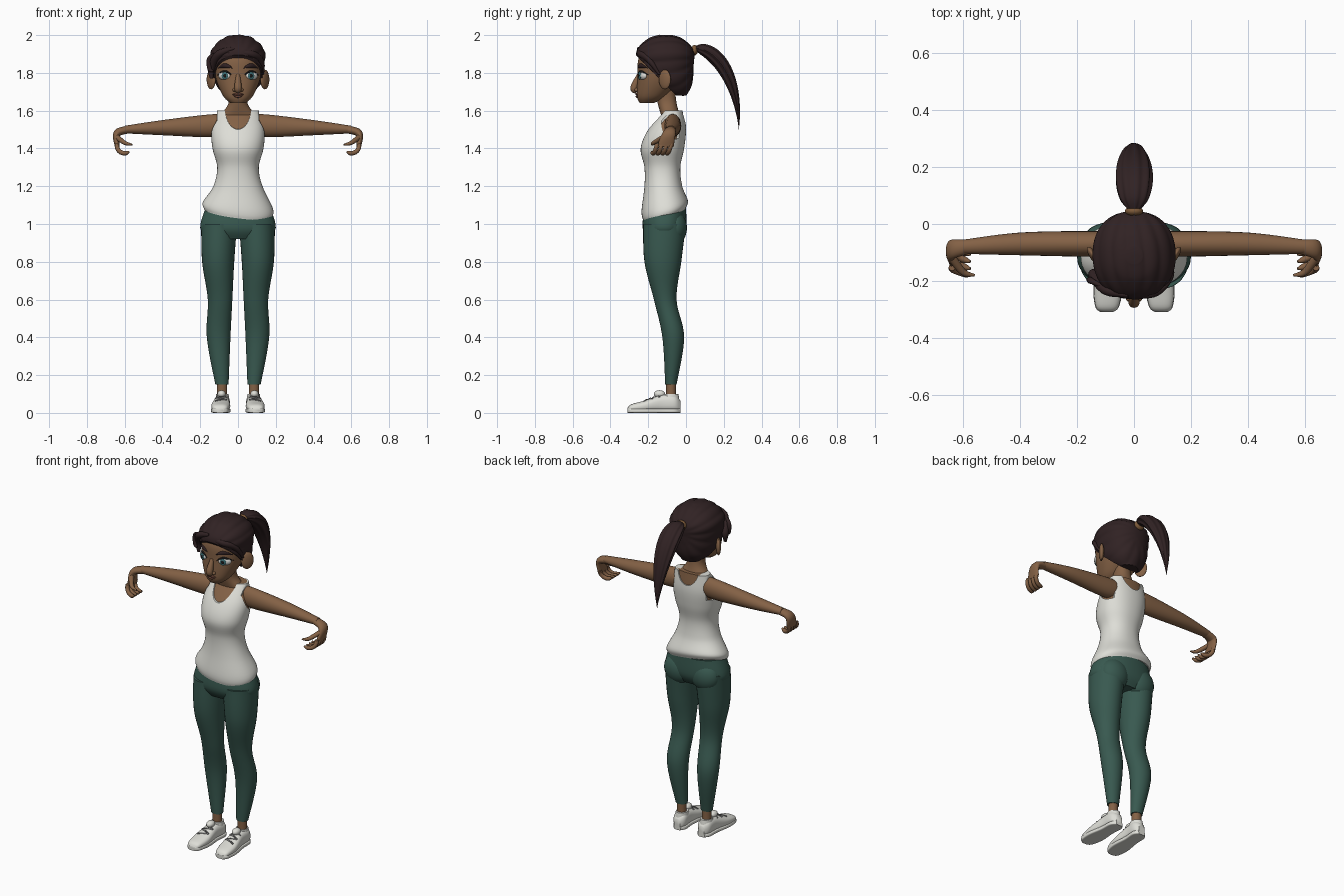
import bpy, bmesh, math
from mathutils import Vector, Matrix

if "Cube" in bpy.data.objects:
    bpy.data.objects.remove(bpy.data.objects["Cube"], do_unlink=True)


def material(name, r, g, b):
    mat = bpy.data.materials.new(name)
    mat.use_nodes = True
    mat.diffuse_color = (r, g, b, 1)
    shader = next(node for node in mat.node_tree.nodes if node.type == 'BSDF_PRINCIPLED')
    shader.inputs["Base Color"].default_value = (r, g, b, 1)
    return mat


SKIN = material("brown skin", .23, .12, .06)
CLOTH = material("off white cloth", .73, .73, .68)
GREEN = material("dark green cloth", .04, .1, .08)
HAIR = material("dark brown hair", .03, .016, .017)
TIE = material("tan hair tie", .2, .1, .04)
WHITE = material("eye white", .7, .7, .67)
IRIS = material("teal iris", .05, .17, .19)
BLACK = material("black", .01, .01, .01)
LIPS = material("dark lips", .15, .06, .04)
LACE = material("grey lace", .2, .2, .2)
SIDES = (("left", 1), ("right", -1))
X, Y, Z = Vector((1, 0, 0)), Vector((0, 1, 0)), Vector((0, 0, 1))


def finish(name, bm, mat, side):
    """Mirror the part to its side and make it an object."""
    bmesh.ops.transform(bm, matrix=Matrix.Diagonal((side, 1, 1, 1)), verts=bm.verts)
    bmesh.ops.recalc_face_normals(bm, faces=bm.faces)
    mesh = bpy.data.meshes.new(name)
    bm.to_mesh(mesh)
    bm.free()
    mesh.materials.append(mat)
    ob = bpy.data.objects.new(name, mesh)
    bpy.context.collection.objects.link(ob)
    return ob


def smooth_keys(keys, steps):
    """Catmull-Rom interpolation through the key rings."""
    rows = []
    for i in range(len(keys) - 1):
        before, start, end = keys[max(i - 1, 0)], keys[i], keys[i + 1]
        after = keys[min(i + 2, len(keys) - 1)]
        for step in range(steps):
            t = step / steps
            rows.append([b + t / 2 * (c - a + t * (2 * a - 5 * b + 4 * c - d + t * (3 * (b - c) + d - a)))
                         for a, b, c, d in zip(before, start, end, after)])
    return rows + [list(keys[-1])]


def sweep(name, keys, mat, u=X, v=None, sides=24, power=2, steps=6, ridges=0, side=1, edit=None):
    """Skin superellipse rings given as x, y, z, radius along u, radius along v."""
    rows = smooth_keys(keys, steps)
    path = [Vector(row[:3]) for row in rows]
    bm, rings = bmesh.new(), []
    for i, row in enumerate(rows):
        tangent = path[min(i + 1, len(path) - 1)] - path[max(i - 1, 0)]
        across = v or tangent.cross(u).normalized()
        ring = []
        for k in range(sides):
            angle = math.tau * k / sides
            c, s = math.cos(angle), math.sin(angle)
            bump = 1 + (.06 * math.cos(ridges * angle) if ridges else 0)
            along_u = math.copysign(abs(c) ** (2 / power), c) * max(row[3], .001) * bump
            along_v = math.copysign(abs(s) ** (2 / power), s) * max(row[4], .001) * bump
            ring.append(bm.verts.new(path[i] + u * along_u + across * along_v))
        rings.append(ring)
    for low, high in zip(rings, rings[1:]):
        for k in range(sides):
            after = (k + 1) % sides
            bm.faces.new((low[k], low[after], high[after], high[k]))
    bm.faces.new(rings[0])
    bm.faces.new(rings[-1])
    if edit:
        edit(bm)
    return finish(name, bm, mat, side)


def level(z, inner, outer, front, back):
    """Horizontal ring from its extents; front and back are measured towards -y."""
    return ((inner + outer) / 2, -(front + back) / 2, z, (outer - inner) / 2, (front - back) / 2)


def column(name, rows, mat, **options):
    """Symmetric upright form from rows of height, half width, front, back."""
    keys = [level(z, -half, half, front, back) for z, half, front, back in rows]
    return sweep(name, keys, mat, v=Y, sides=64, power=2.2, **options)


def blob(name, centre, radii, mat, turn=0, side=1):
    bm = bmesh.new()
    place = Matrix.Translation(centre) @ Matrix.Rotation(turn, 4, 'Z') @ Matrix.Diagonal((*radii, 1))
    bmesh.ops.create_uvsphere(bm, u_segments=24, v_segments=16, radius=1, matrix=place)
    return finish(name, bm, mat, side)


def cut(ob, centre, turn, scale):
    """Subtract an elliptical cylinder."""
    bpy.ops.mesh.primitive_cylinder_add(vertices=64, radius=1, depth=1, location=centre, rotation=turn, scale=scale)
    cutter = bpy.context.object
    mod = ob.modifiers.new("cut", 'BOOLEAN')
    mod.operation, mod.object = 'DIFFERENCE', cutter
    bpy.context.view_layer.objects.active = ob
    bpy.ops.object.modifier_apply(modifier=mod.name)
    bpy.data.objects.remove(cutter, do_unlink=True)


def surface_point(ob, origin, direction):
    graph = bpy.context.evaluated_depsgraph_get()
    return ob.ray_cast(origin, direction, depsgraph=graph)[1]


# Torso and neck
trunk = [(1.3, .11, .22, .03), (1.4, .135, .24, .01), (1.5, .14, .2, 0), (1.6, .11, .12, .01)]
inset = .008
column("torso", [(z, half - inset, front - inset, back + inset) for z, half, front, back in trunk], SKIN)
column("neck", [(1.57, .1, .13, .03), (1.64, .05, .15, .05), (1.74, .05, .17, .06)], SKIN)


# Tank top with a slanted hem, scooped neck and arm holes
def slant_hem(bm):
    for vert in bm.verts:
        weight = min(max((1.2 - vert.co.z) * 8, 0), 1)
        vert.co.z += weight * ((vert.co.y + .11) / 4 - vert.co.x / 8)


hem = [(1.06, .18, .23, 0), (1.1, .185, .235, -.01), (1.2, .13, .22, .02)]
top = column("tank_top", hem + trunk, CLOTH, edit=slant_hem)
quarter = math.pi / 2
cut(top, (0, -.08, 1.62), (quarter + .15, 0, 0), (.07, .1, .6))
for label, side in SIDES:
    cut(top, (side * .21, -.06, 1.53), (0, quarter, 0), (.08, .07, .2))

# Leggings and ankles
column("leggings_hips", [(.92, .15, .2, .03), (.98, .2, .23, 0), (1.09, .17, .22, 0)], GREEN)
leg = [(1, .005, .195, .227, 0), (.8, .02, .19, .22, .025), (.6, .03, .16, .17, .05),
       (.4, .04, .165, .125, .01), (.15, .05, .12, .11, .05)]
for label, side in SIDES:
    sweep(label + "_legging", [level(*row) for row in leg], GREEN, v=Y, sides=32, steps=8, side=side)
    blob(label + "_seat", (.09, -.06, .98), (.09, .065, .09), GREEN, side=side)
    sweep(label + "_ankle", [level(z, .057, .112, .105, .053) for z in (.17, .05)], SKIN, v=Y, side=side)

# Shoes: rounded upper, flat sole, collar, tongue and crossing laces
shoe = [(-.03, .02, .07), (-.06, .04, .1), (-.13, .04, .1), (-.22, .05, .07), (-.29, .04, .05), (-.31, .02, .03)]


def shoe_middle(y):
    return .08 - y / 20


uppers = [sweep(label + "_shoe", [(shoe_middle(y), y, height / 2, half, height / 2 - .005)
                                  for y, half, height in shoe], CLOTH, v=Z, power=2.5, sides=32, side=side)
          for label, side in SIDES]
for label, side in SIDES:
    sweep(label + "_sole", [(shoe_middle(y), y, .012, half + .002, .012) for y, half, height in shoe],
          CLOTH, v=Z, power=5, sides=32, side=side)
    sweep(label + "_collar", [level(.07, .046, .12, .13, .035), level(.1, .05, .115, .12, .04)],
          CLOTH, v=Y, side=side)
    blob(label + "_tongue", (.087, -.14, .1), (.022, .03, .02), CLOTH, side=side)
    for i in range(4):
        keys = []
        for offset in (-.03, 0, .03):
            y = -.15 - .02 * i + offset * (-1) ** i / 3
            spot = surface_point(uppers[0], (shoe_middle(y) + offset, y, 1), -Z)
            keys.append((*spot, .005, .005))
        sweep(label + "_lace", keys, LACE, u=Y, sides=8, side=side)

# Arms and relaxed hands
arm = [(.05, -.07, 1.53, .04, .05), (.15, -.07, 1.52, .045, .06), (.4, -.07, 1.51, .04, .04),
       (.6, -.08, 1.5, .025, .02)]
palm = [(.58, -.08, 1.5, .025, .02), (.64, -.09, 1.48, .035, .02), (.64, -.11, 1.41, .045, .012)]
thumb = [(.64, -.12, 1.46, .015, .015), (.6, -.17, 1.43, .012, .012), (.56, -.18, 1.42, .004, .004)]
for label, side in SIDES:
    sweep(label + "_arm", arm, SKIN, u=Y, v=Z, side=side)
    sweep(label + "_palm", palm, SKIN, u=Y, side=side)
    sweep(label + "_thumb", thumb, SKIN, u=Z, sides=12, side=side)
    for i, finger in enumerate(("little", "ring", "middle", "index")):
        spot, keys = Vector((.64, -.077 - i / 40, 1.425)), []
        for joint in range(6):
            radius = .012 if joint < 5 else .004
            keys.append((*spot, radius, radius))
            curl = joint / 2
            spot = spot + Vector((-math.sin(curl), -.3, -math.cos(curl))) * .02
        sweep(f"{label}_{finger}_finger", keys, SKIN, u=Y, sides=12, steps=3, side=side)

# Head and nose
head = column("head", [(1.64, .04, .245, .17), (1.68, .08, .26, .1), (1.78, .12, .256, .02),
                       (1.88, .12, .25, 0), (1.96, .07, .19, .04)], SKIN)
sweep("nose", [(0, -.25, 1.79, .01, .01), (0, -.275, 1.72, .02, .02), (0, -.26, 1.7, .01, .01)], SKIN)


def face(x, z):
    return surface_point(head, (x, -1, z), Y)


def arc(name, start, end, z, lift, thick, mat, side=1):
    """Arched strip that follows the face and tapers to both ends."""
    keys = []
    for i in range(7):
        bow = math.sin(math.pi * i / 6)
        spot = face(start + (end - start) * i / 6, z + lift * bow)
        keys.append((*spot, .003 + .005 * bow, .001 + thick * bow))
    return sweep(name, keys, mat, u=Y, sides=12, steps=3, side=side)


# Facial features
arc("upper_lip", -.03, .03, 1.685, .003, .006, LIPS)
arc("lower_lip", -.026, .026, 1.681, -.006, .006, LIPS)
eye = face(.07, 1.785) + Y * .01
for label, side in SIDES:
    blob(label + "_nostril", (.018, -.26, 1.71), (.011, .013, .01), SKIN, side=side)
    blob(label + "_ear", (.142, -.112, 1.765), (.014, .037, .052), SKIN, turn=-.6, side=side)
    blob(label + "_eye", eye, (.037, .019, .023), WHITE, turn=.5, side=side)
    blob(label + "_iris", eye - Y * .018, (.018, .005, .02), IRIS, turn=.4, side=side)
    blob(label + "_pupil", eye - Y * .021, (.009, .005, .01), BLACK, turn=.4, side=side)
    arc(label + "_lash", .033, .108, 1.788, .02, .005, BLACK, side)
    arc(label + "_brow", .03, .107, 1.825, .013, .011, HAIR, side)


# Combed back hair with grooves running to the ponytail, trimmed along the hairline
def comb_hair(bm):
    bm.normal_update()
    for vert in bm.verts:
        x, z = vert.co.x, vert.co.z - 1.87
        fade = min(math.hypot(x, z) * 12, 1)
        wave = abs(math.cos(7 * math.atan2(x, z) + 4 * vert.co.y)) - .6
        vert.co += vert.normal * wave * fade / 200
    trimmed = bmesh.ops.bisect_plane(bm, geom=bm.verts[:] + bm.edges[:] + bm.faces[:],
                                     plane_co=(0, -.16, 1.79), plane_no=(0, -1, -1), clear_outer=True)
    rim = [item for item in trimmed["geom_cut"] if isinstance(item, bmesh.types.BMEdge)]
    bmesh.ops.holes_fill(bm, edges=rim, sides=0)


column("hair", [(1.68, .06, .1, 0), (1.74, .12, .24, -.03), (1.84, .14, .26, -.04), (1.92, .14, .26, -.04),
                (1.98, .085, .2, .02), (2, .03, .14, .08)], HAIR, steps=10, edit=comb_hair)


# Loose locks over the forehead and temples
def lock(name, points, thick):
    keys = []
    for i, point in enumerate(points):
        radius = thick * math.sin(math.pi * (i + .5) / len(points))
        keys.append((*point, radius, radius))
    sweep(name, keys, HAIR, u=Y, sides=16)


lock("right_fringe", [(-.02, -.25, 1.93), (-.1, -.23, 1.9), (-.14, -.18, 1.83), (-.14, -.18, 1.77)], .022)
lock("right_curl", [(-.09, -.23, 1.91), (-.15, -.2, 1.88), (-.15, -.2, 1.82), (-.13, -.21, 1.81)], .012)
lock("left_fringe", [(-.05, -.25, 1.91), (.07, -.24, 1.9), (.12, -.19, 1.86), (.13, -.14, 1.79)], .02)

# Ponytail and its band
blob("hair_tie", (0, .045, 1.92), (.032, .018, .028), TIE)
tail = []
for i in range(13):
    t = i / 12
    radius = .05 * math.sin(math.pi * t ** .7) + .02 * (1 - t)
    tail.append((0, .05 + .23 * math.sin(quarter * t), 1.5 + .43 * math.cos(quarter * t), radius, radius * .6))
sweep("ponytail", tail, HAIR, sides=64, steps=3, ridges=9)

# Smooth shading with creases kept
bpy.ops.object.select_all(action='DESELECT')
for ob in bpy.context.scene.objects:
    if ob.type == 'MESH':
        ob.select_set(True)
        bpy.context.view_layer.objects.active = ob
bpy.ops.object.shade_smooth_by_angle(angle=math.radians(45))
